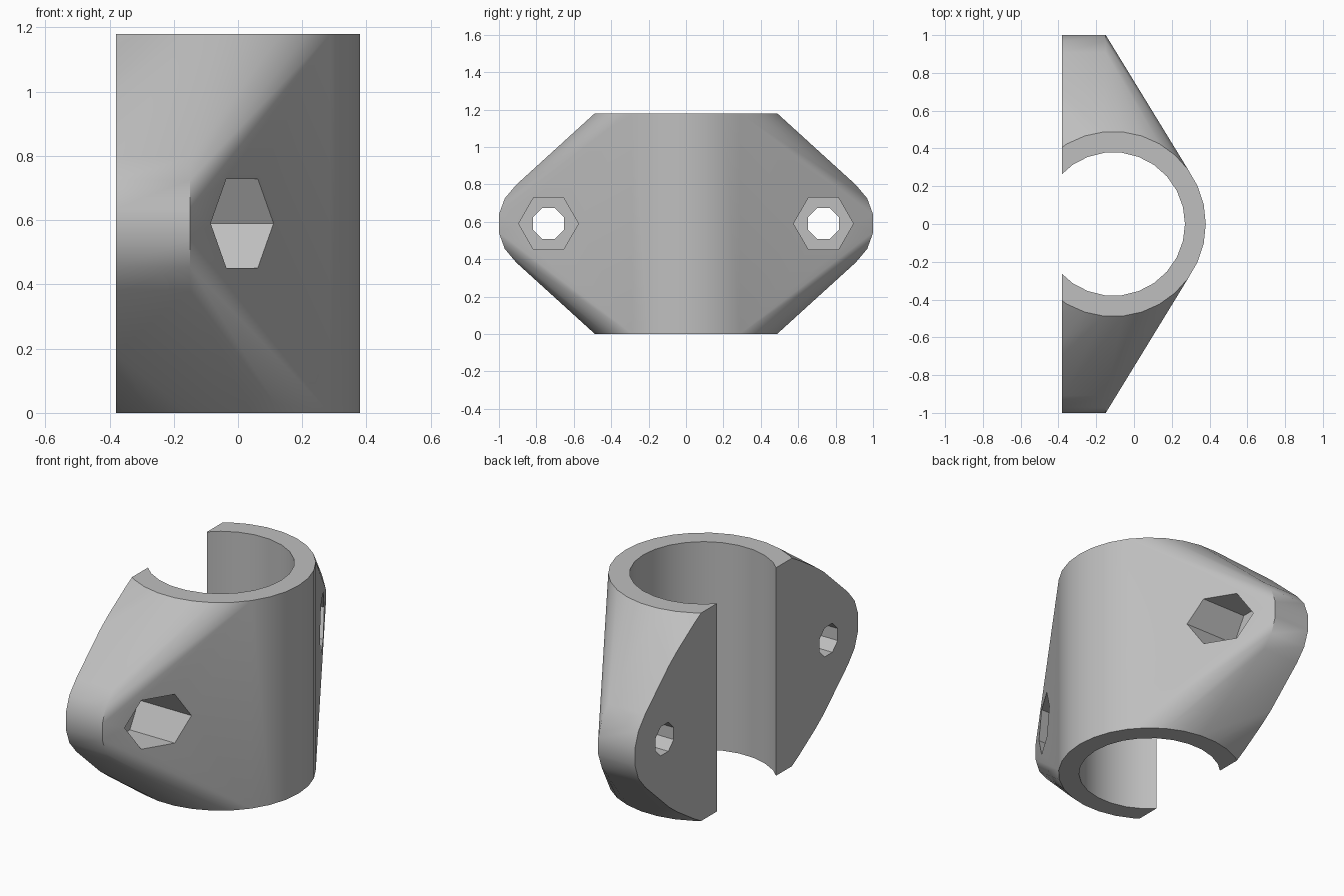
import bpy, bmesh, math
from mathutils import Vector

cube = bpy.data.objects.get("Cube")
if cube:
    bpy.data.objects.remove(cube, do_unlink=True)

HEIGHT = 1.18
MID = HEIGHT / 2
AXIS_X = -0.11      # centre of the sleeve
CUT_X = -0.38       # flat mounting face
BOLT_Y = 0.735

metal = bpy.data.materials.new("plain grey")
metal.use_nodes = True
grey = (0.52, 0.52, 0.52, 1)
metal.diffuse_color = grey
metal.node_tree.nodes["Principled BSDF"].inputs["Base Color"].default_value = grey


def ring(radius, sides, turn=0.0):
    """Points of a regular polygon, turned by a fraction of one side."""
    angles = [math.tau * (i + turn) / sides for i in range(sides)]
    return [(radius * math.cos(a), radius * math.sin(a)) for a in angles]


def upright(points, z):
    return [Vector((AXIS_X + a, b, z)) for a, b in points]


def sideways(points, y, x):
    return [Vector((x, y + a, MID + b)) for a, b in points]


def hull(bm, points):
    verts = [bm.verts.new(p) for p in points]
    bmesh.ops.convex_hull(bm, input=verts)
    loose = [v for v in bm.verts if not v.link_faces]
    bmesh.ops.delete(bm, geom=loose, context='VERTS')
    bmesh.ops.dissolve_limit(bm, angle_limit=0.002, verts=bm.verts[:], edges=bm.edges[:])
    bmesh.ops.recalc_face_normals(bm, faces=bm.faces[:])


def make_object(name, bm):
    mesh = bpy.data.meshes.new(name)
    bm.to_mesh(mesh)
    bm.free()
    obj = bpy.data.objects.new(name, mesh)
    bpy.context.collection.objects.link(obj)
    mesh.materials.append(metal)
    return obj


def make_hull(name, points):
    bm = bmesh.new()
    hull(bm, points)
    return make_object(name, bm)


# Clamp body: sleeve and two rounded bolt ears wrapped in one skin
sleeve = ring(0.49, 30)
ear = ring(0.27, 18, 0.5)
points = upright(sleeve, 0) + upright(sleeve, HEIGHT)
for y in (-BOLT_Y, BOLT_Y):
    for x in (-0.61, -0.15):
        points += sideways(ear, y, x)
bm = bmesh.new()
hull(bm, points)

# Flat mounting face
bmesh.ops.bisect_plane(bm, geom=bm.verts[:] + bm.edges[:] + bm.faces[:],
                       plane_co=(CUT_X, 0, 0), plane_no=(1, 0, 0), clear_inner=True)
bmesh.ops.holes_fill(bm, edges=[e for e in bm.edges if e.is_boundary], sides=0)
bmesh.ops.recalc_face_normals(bm, faces=bm.faces[:])
body = make_object("clamp_body", bm)

# Cutters: bore, bolt holes and hexagonal nut pockets
bore = ring(0.38, 26)
cutters = [make_hull("bore_cutter", upright(bore, -0.2) + upright(bore, HEIGHT + 0.2))]
hole = ring(0.089, 8, 0.5)
pocket = ring(0.16, 6)
for side, y in (("right", -BOLT_Y), ("left", BOLT_Y)):
    for label, shape, start in (("nut_pocket", pocket, -0.22), ("bolt_hole", hole, -0.6)):
        cutters.append(make_hull(f"{side}_{label}_cutter",
                                 sideways(shape, y, start) + sideways(shape, y, 0.6)))

bpy.ops.object.select_all(action='DESELECT')
bpy.context.view_layer.objects.active = body
body.select_set(True)
for cutter in cutters:
    cutter.hide_render = True
    mod = body.modifiers.new(cutter.name, 'BOOLEAN')
    mod.operation = 'DIFFERENCE'
    mod.solver = 'EXACT'
    mod.object = cutter
    bpy.ops.object.modifier_apply(modifier=mod.name)
for cutter in cutters:
    bpy.data.objects.remove(cutter, do_unlink=True)

bpy.ops.object.shade_smooth_by_angle(angle=math.radians(30))
